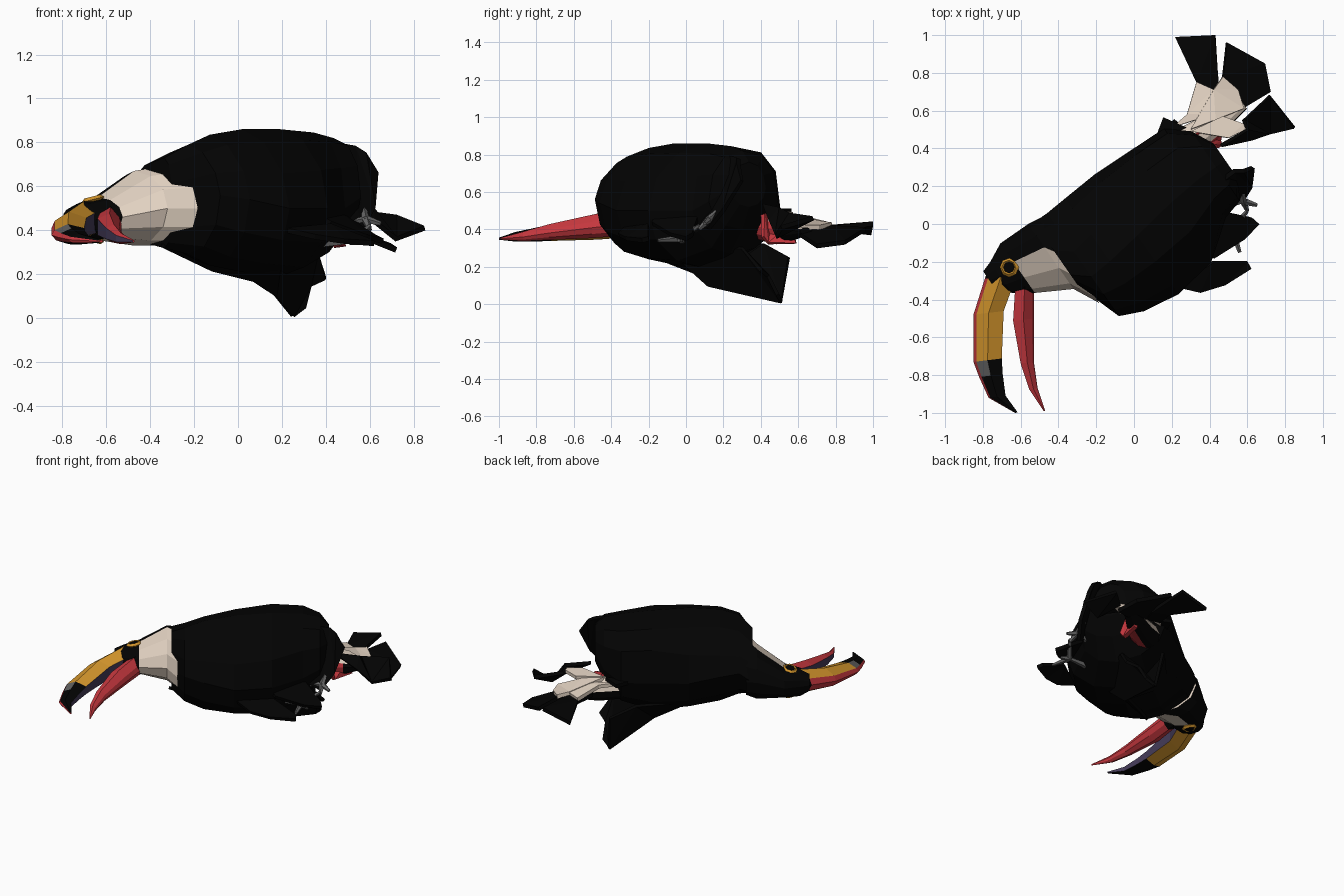
import bpy
import bmesh
from math import sin, cos, pi
from mathutils import Vector

cube = bpy.data.objects.get("Cube")
if cube:
    bpy.data.objects.remove(cube)


def material(name, r, g, b):
    m = bpy.data.materials.new(name)
    m.use_nodes = True
    m.diffuse_color = (r, g, b, 1)
    m.node_tree.nodes["Principled BSDF"].inputs["Base Color"].default_value = (r, g, b, 1)
    m.node_tree.nodes["Principled BSDF"].inputs["Roughness"].default_value = 0.9
    return m


BLACK = material("black feather", 0.001, 0.001, 0.001)
CREAM = material("cream", 0.78, 0.66, 0.55)
YELLOW = material("yellow", 0.65, 0.3, 0.025)
RED = material("red", 0.58, 0.04, 0.05)
PURPLE = material("dark purple", 0.06, 0.045, 0.1)
GREY = material("grey", 0.12, 0.12, 0.12)


def finish(name, bm, mats):
    bmesh.ops.recalc_face_normals(bm, faces=bm.faces[:])
    me = bpy.data.meshes.new(name)
    bm.to_mesh(me)
    bm.free()
    for m in mats:
        me.materials.append(m)
    ob = bpy.data.objects.new(name, me)
    bpy.context.scene.collection.objects.link(ob)
    return ob


def loft(name, rings, mats, rule=lambda i, j, c: 0):
    """Skin a list of closed rings; rule picks the colour of each face."""
    bm = bmesh.new()
    vs = [[bm.verts.new(p) for p in ring] for ring in rings]
    n = len(vs[0])
    for i in range(len(vs) - 1):
        for j in range(n):
            k = (j + 1) % n
            f = bm.faces.new((vs[i][j], vs[i][k], vs[i + 1][k], vs[i + 1][j]))
            f.material_index = rule(i, j, f.calc_center_median())
    bm.faces.new(vs[0])
    bm.faces.new(vs[-1]).material_index = rule(len(vs) - 2, 0, Vector(rings[-1][0]))
    return finish(name, bm, mats)


def plate(name, pts, mat, thick=0.025):
    bm = bmesh.new()
    f = bm.faces.new([bm.verts.new(p) for p in pts])
    bmesh.ops.triangulate(bm, faces=[f])
    ob = finish(name, bm, [mat])
    mod = ob.modifiers.new("thickness", "SOLIDIFY")
    mod.thickness = thick
    mod.offset = 0
    return ob


def along(s, t, z):
    """Body axis s runs head to tail, t runs back to belly."""
    return (0.82 * s + 0.57 * t, 0.57 * s - 0.82 * t, z)


def section(s, t0, t1, tc, z0, zm, z1, back=2, belly=2, n=12):
    """Oval ring; back and belly set how square its two upper quarters are."""
    ring = []
    for k in range(n):
        c, d = cos(2 * pi * k / n), sin(2 * pi * k / n)
        e = 2 / (2 if d < 0 else belly if c > 0 else back)
        ring.append(along(s, tc + (abs(c) ** e) * (t1 - tc if c > 0 else t0 - tc),
                          zm + (abs(d) ** e) * (z1 - zm if d > 0 else z0 - zm)))
    return ring


# Body with the folded upper wing
loft("body", [section(*r) for r in [
    (-.43, -.31, .10, .03, .32, .50, .73, 1.8, 2),
    (-.345, -.31, .355, .1, .29, .56, .79, 1.5, 1.7),
    (-.22, -.32, .41, .09, .24, .54, .835, 1.6, 1.7),
    (-.02, -.335, .44, .06, .21, .50, .86, 2, 1.7),
    (.22, -.33, .40, .02, .19, .50, .86, 2.8, 1.9),
    (.42, -.325, .25, 0, .27, .50, .845, 2.8, 2.2),
    (.53, -.23, .22, 0, .40, .55, .82, 2.5, 2.2),
    (.59, -.11, .12, 0, .52, .62, .76)]], [BLACK])

# Head and neck, cream on the throat side
neck = [section(*r) for r in [
    (-.80, -.25, -.13, -.19, .39, .45, .50),
    (-.74, -.27, -.07, -.18, .35, .45, .53),
    (-.64, -.32, .0, -.2, .355, .46, .55),
    (-.46, -.32, .10, -.17, .33, .50, .67),
    (-.39, -.31, .24, -.06, .33, .50, .69)]]
loft("head_and_neck", neck, [BLACK, CREAM],
     lambda i, j, c: int(i > 1 and .57 * c.x - .82 * c.y > -.15))


def jaw(xo, xi, y, zc, h):
    w = xi - xo
    prof = [(0, -.1), (.1, .4), (.5, 1), (1, .6), (1, -.6), (.5, -1), (.15, -.65)]
    return [(xo + w * a, y + .12 * w * a, zc + h * b) for a, b in prof]


# Upper beak: red ridge, yellow sides, black base and tip, purple mouth
def upper_colour(i, j, c):
    if i == 0:
        return 3
    if j == 3:
        return 2
    if j in (0, 6):
        return 1
    if i > 2:
        return 4 if i == 3 and j == 1 else 3
    return 0


loft("upper_beak", [jaw(*r) for r in [
    (-.77, -.61, -.23, .45, .09), (-.79, -.62, -.29, .445, .085),
    (-.85, -.69, -.48, .415, .07), (-.85, -.70, -.73, .383, .045),
    (-.82, -.695, -.81, .372, .037),
    (-.77, -.68, -.92, .36, .025), (-.63, -.615, -1.0, .35, .006)]],
     [YELLOW, RED, PURPLE, BLACK, GREY], upper_colour)

# Lower beak, opened away from the upper one
loft("lower_beak", [jaw(*r) for r in [
    (-.52, -.62, -.26, .45, .08), (-.53, -.63, -.34, .435, .07),
    (-.53, -.64, -.50, .415, .062), (-.53, -.60, -.73, .385, .042),
    (-.51, -.555, -.87, .362, .025), (-.47, -.478, -.99, .35, .005)]],
     [RED, PURPLE, BLACK], lambda i, j, c: 2 if i == 0 else int(j == 3))

# Eyes on both sides of the head
for side, z, tilt in (("upper", .54, -.25), ("lower", .36, .25)):
    bpy.ops.mesh.primitive_torus_add(location=(-.66, -.23, z), rotation=(0, tilt, 0),
                                     major_radius=.038, minor_radius=.014,
                                     major_segments=8, minor_segments=4)
    ring = bpy.context.object
    ring.name = side + "_eye_ring"
    ring.data.materials.append(YELLOW)
    bpy.ops.mesh.primitive_cylinder_add(vertices=8, radius=.03, depth=.02,
                                        location=(-.66, -.23, z), rotation=(0, tilt, 0))
    bpy.context.object.name = side + "_eye"
    bpy.context.object.data.materials.append(BLACK)

# Feather tips of the upper wing hanging over the belly
plate("wing_feather_front", [(.22, -.33, .40), (.35, -.36, .37), (.48, -.32, .35),
                             (.62, -.235, .34), (.6, -.2, .35), (.42, -.2, .42)], BLACK)
plate("wing_feather_middle", [(.3, -.15, .5), (.42, -.18, .43), (.58, -.08, .37),
                              (.66, 0, .35), (.62, .035, .37), (.45, .07, .48)], BLACK)
plate("wing_feather_rear", [(.42, .2, .8), (.53, .28, .78), (.58, .28, .75), (.63, .3, .66),
                            (.62, .2, .5), (.57, .12, .4), (.46, .08, .46)], BLACK)
plate("wing_feather_back", [(.1, .42, .5), (.155, .565, .5), (.28, .51, .5)], BLACK)

# Lower wing, spread beneath the body
plate("lower_wing", [(-.35, -.28, .33), (-.12, -.08, .22), (.08, .05, .17), (.17, .12, .1),
                     (.25, .51, .01), (.31, .49, .05), (.33, .44, .15), (.4, .4, .18),
                     (.36, .3, .3), (.2, -.1, .3)], BLACK, .02)
plate("lower_wing_inner", [(.17, .12, .11), (.25, .51, .01), (.22, .55, .25),
                           (.1, .42, .32), (-.15, .15, .32)], BLACK, .02)

# Tail root: cream above, red towards the belly
loft("tail_root", [section(*r) for r in [
    (.42, -.29, -.1, -.2, .34, .43, .53),
    (.56, -.27, -.11, -.2, .32, .41, .49),
    (.68, -.26, -.13, -.19, .33, .40, .45),
    (.84, -.24, -.16, -.2, .37, .39, .41)]], [CREAM, RED, BLACK],
     lambda i, j, c: 0 if 0 < j < 6 else 1 if i < 2 and (j == 0 or j > 8) else 2)

# Tail feathers with cream coverts
plate("tail_feather_back", [(.3, .62, .42), (.33, .75, .41), (.22, .99, .38),
                            (.43, 1.0, .43), (.45, .72, .40), (.4, .6, .42)], BLACK)
plate("tail_feather_middle", [(.4, .6, .42), (.47, .78, .41), (.49, .96, .40),
                              (.69, .85, .33), (.72, .7, .31), (.57, .61, .37)], BLACK)
plate("tail_feather_belly", [(.46, .415, .53), (.6, .5, .51), (.58, .55, .48),
                             (.72, .68, .46), (.85, .51, .41), (.72, .48, .36),
                             (.62, .45, .44)], BLACK)
plate("covert_back", [(.2, .51, .48), (.28, .58, .47), (.33, .75, .43), (.42, .71, .43),
                      (.42, .58, .46)], CREAM)
plate("covert_middle", [(.3, .5, .49), (.42, .71, .435), (.47, .78, .425), (.55, .71, .41),
                        (.58, .61, .41), (.43, .55, .47)], CREAM)
plate("covert_belly", [(.3, .49, .49), (.47, .57, .48), (.58, .53, .48), (.59, .5, .48),
                       (.5, .455, .49)], CREAM)
plate("red_undertail", [(.3, .46, .51), (.42, .41, .48), (.46, .41, .36), (.45, .44, .325),
                        (.48, .59, .325), (.46, .56, .42)], RED)


# Legs and toes
def stick(name, a, b, r=.02):
    a, b = Vector(a), Vector(b)
    bpy.ops.mesh.primitive_cone_add(vertices=5, radius1=r, radius2=r * .5,
                                    depth=(b - a).length, location=(a + b) / 2)
    ob = bpy.context.object
    ob.name = name
    ob.rotation_euler = (b - a).to_track_quat("Z", "Y").to_euler()
    ob.data.materials.append(GREY)


for name, hip, ankle, toes in (
        ("upper_leg", (.42, .1, .42), (.58, .12, .45),
         [(.65, .1, .43), (.57, .18, .51), (.6, .07, .40)]),
        ("lower_leg", (.36, -.02, .34), (.52, -.03, .35),
         [(.6, .07, .42), (.56, -.15, .34), (.58, -.04, .34)])):
    stick(name, hip, ankle, .024)
    for i, tip in enumerate(toes):
        stick(f"{name}_toe_{i + 1}", ankle, tip)
